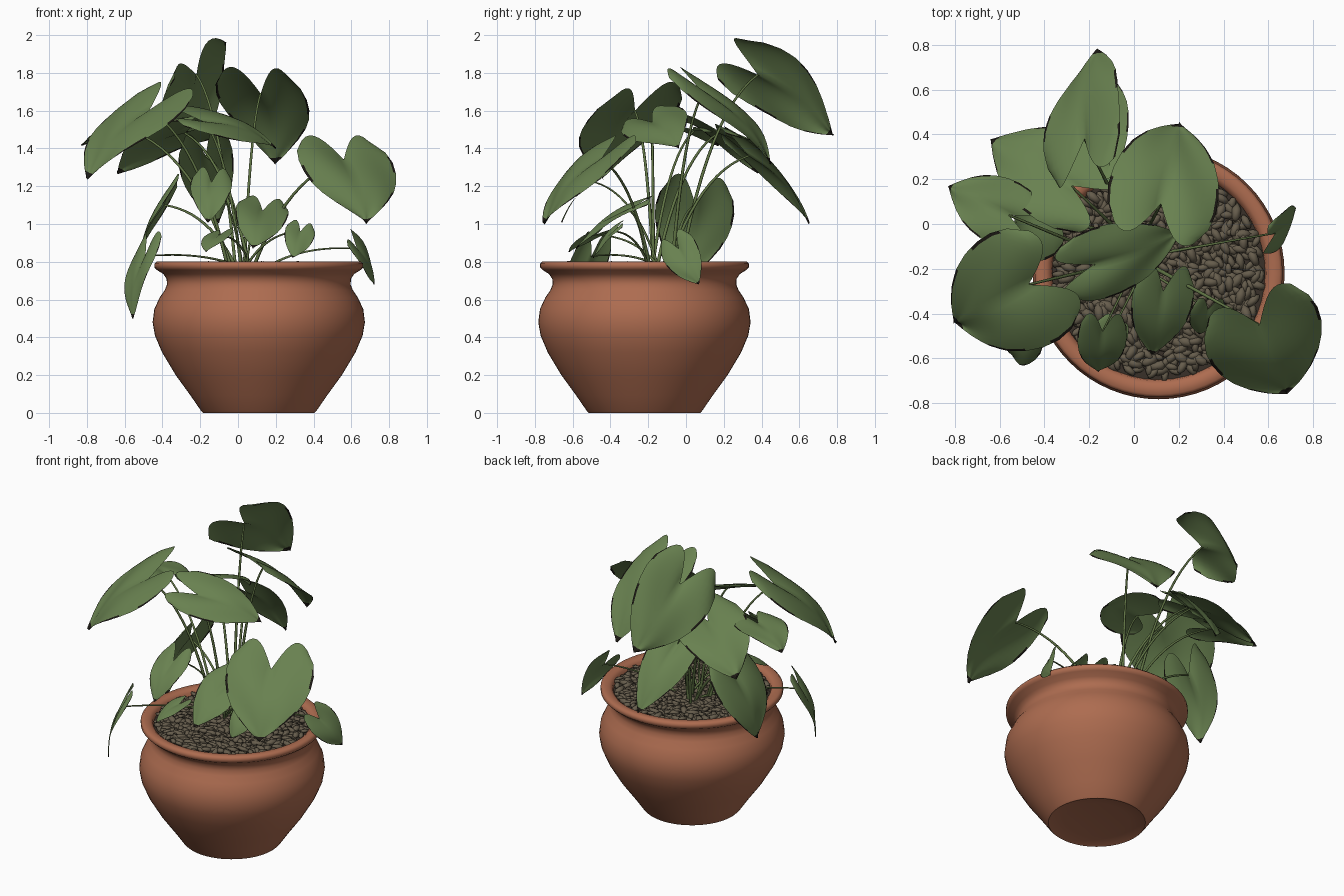
import bpy, bmesh, math, random
from mathutils import Vector, Matrix

random.seed(4)
cube = bpy.data.objects.get("Cube")
if cube:
    bpy.data.objects.remove(cube, do_unlink=True)

CENTRE = Vector((.11, -.22, 0))      # pot axis
ROOT = Vector((.05, -.15, .77))      # where the stems leave the soil


def material(name, r, g, b):
    mat = bpy.data.materials.new(name)
    mat.use_nodes = True
    mat.diffuse_color = (r, g, b, 1)
    bsdf = mat.node_tree.nodes["Principled BSDF"]
    bsdf.inputs["Base Color"].default_value = (r, g, b, 1)
    bsdf.inputs["Roughness"].default_value = .8
    return mat


TERRACOTTA = material("terracotta", .42, .15, .08)
LEAF = material("leaf green", .14, .22, .08)
LEAF_EDGE = material("withered leaf edge", .012, .01, .007)
STEM = material("stem green", .12, .18, .06)
PEBBLE = material("pebble brown", .132, .108, .072)
SOIL = material("dark soil", .04, .03, .022)


def add_mesh(name, bm, *mats, smooth=True):
    mesh = bpy.data.meshes.new(name)
    bm.to_mesh(mesh)
    bm.free()
    for mat in mats:
        mesh.materials.append(mat)
    obj = bpy.data.objects.new(name, mesh)
    bpy.context.collection.objects.link(obj)
    for face in mesh.polygons:
        face.use_smooth = smooth
    return obj


# Pot: one profile spun round its axis
def build_pot():
    profile = [(0, .02), (.2, .018), (.285, .004), (.295, 0), (.305, .01), (.36, .09),
               (.44, .2), (.512, .32), (.55, .41), (.562, .48), (.553, .55), (.525, .61),
               (.498, .65), (.486, .68), (.488, .71), (.505, .735), (.54, .757), (.553, .77),
               (.553, .79), (.54, .802), (.5, .8), (.48, .785), (.47, .74), (.47, .7)]
    bm = bmesh.new()
    verts = [bm.verts.new((r, 0, z)) for r, z in profile]
    edges = [bm.edges.new(pair) for pair in zip(verts, verts[1:])]
    bmesh.ops.spin(bm, geom=verts + edges, axis=(0, 0, 1), cent=(0, 0, 0),
                   angle=math.tau, steps=64, use_duplicate=False)
    bmesh.ops.remove_doubles(bm, verts=bm.verts, dist=.0005)
    bmesh.ops.recalc_face_normals(bm, faces=bm.faces)
    pot = add_mesh("pot", bm, TERRACOTTA)
    pot.location = CENTRE
    bpy.context.view_layer.objects.active = pot
    pot.select_set(True)
    bpy.ops.object.shade_smooth_by_angle(angle=math.radians(50))
    pot.select_set(False)


# Soil disc and the layer of pebbles on it
def build_ground(count=620, radius=.458):
    bm = bmesh.new()
    bmesh.ops.create_circle(bm, cap_ends=True, segments=48, radius=.475)
    add_mesh("soil", bm, SOIL, smooth=False).location = CENTRE + Vector((0, 0, .765))

    bm = bmesh.new()
    for i in range(count):
        r = radius * math.sqrt((i + .5) / count)
        a = i * 2.39996 + random.uniform(-.03, .03)
        spot = Matrix.Translation((r * math.cos(a), r * math.sin(a),
                                   random.uniform(.768, .785)))
        turn = Matrix.Rotation(random.uniform(0, math.pi), 4, "Z")
        tilt = Matrix.Rotation(random.uniform(-.35, .35), 4, "Y")
        size = random.uniform(.75, 1.25)
        scale = Matrix.Diagonal((.041 * size, .02 * size, .015 * size, 1))
        bmesh.ops.create_icosphere(bm, subdivisions=1, radius=1,
                                   matrix=spot @ turn @ tilt @ scale)
    add_mesh("pebbles", bm, PEBBLE).location = CENTRE


def sample(values, t):
    f = t * (len(values) - 1)
    i = min(int(f), len(values) - 2)
    return values[i] + (values[i + 1] - values[i]) * (f - i)


# Heart-shaped blade: rows run along the midrib, swept back into two lobes;
# the tip and broken strips along the sides are withered
def build_leaf(name, base, tip, side, width, rows=16, cols=16):
    axis = tip - base
    length = axis.length
    axis.normalize()
    side = (side - axis * side.dot(axis)).normalized()
    up = side.cross(axis)
    if up.z < 0:
        up, side = -up, -side
    half_width = [.74, .94, 1, .98, .9, .76, .55, .29, 0]
    across = [-1] + [.95 * (2 * j / cols - 1) for j in range(cols + 1)] + [1]
    phase = random.uniform(0, math.tau)
    bm = bmesh.new()
    grid = []
    for i in range(rows + 1):
        t = i / rows
        w = width / 2 * sample(half_width, t)
        row = []
        for v in across:
            lobe = .4 * math.sin(abs(v) * math.pi * .72) * (1 - t) ** 1.6
            arch = .1 * length * math.sin(math.pi * t) - .08 * length * lobe
            cup = width * (.1 * abs(v) - .14 * v * v) * (1 - t)
            wave = .025 * width * math.sin(7 * t + 3 * v + phase) * abs(v)
            row.append(bm.verts.new(base + axis * length * (t - lobe) + side * w * v
                                    + up * (arch + cup + wave)))
        grid.append(row)
    last = len(across) - 2
    for i, (low, high) in enumerate(zip(grid, grid[1:])):
        for j in range(last + 1):
            face = bm.faces.new((low[j], low[j + 1], high[j + 1], high[j]))
            strip = j in (0, last) and math.sin(i * .9 + j + phase) > 0
            face.material_index = int(strip or i == rows - 1)
    bmesh.ops.remove_doubles(bm, verts=bm.verts, dist=.0003)
    add_mesh(name, bm, LEAF, LEAF_EDGE)


# Stem: arched tube from the soil to the leaf base
def build_stem(name, end, radius):
    start = ROOT + Vector((random.uniform(-.05, .05), random.uniform(-.06, .06), 0))
    start += (end - ROOT) * Vector((.12, .12, 0))
    rise = end - start
    bend = start + Vector((rise.x * .38, rise.y * .38, rise.z * .78 + .04))
    curve = bpy.data.curves.new(name, "CURVE")
    curve.dimensions = "3D"
    curve.bevel_depth = radius
    curve.bevel_resolution = 1
    steps = 12
    line = curve.splines.new("POLY")
    line.points.add(steps)
    for i, point in enumerate(line.points):
        t = i / steps
        p = start * (1 - t) ** 2 + bend * 2 * t * (1 - t) + end * t * t
        point.co = (*p, 1)
        point.radius = 1.2 - .5 * t
    curve.materials.append(STEM)
    bpy.context.collection.objects.link(bpy.data.objects.new(name, curve))


# Each leaf: base, tip, sideways direction, width
large_leaves = [
    ((-.22, .38, 1.79), (-.16, .78, 1.47), (.32, .12, .32), .48),
    ((.12, .09, 1.69), (.2, .45, 1.32), (.36, -.13, 0), .5),
    ((.56, -.45, 1.34), (.68, -.75, 1), (.46, .18, -.02), .54),
    ((-.47, -.27, 1.6), (-.8, -.44, 1.24), (.21, -.5, -.14), .57),
    ((-.18, -.18, 1.54), (.2, -.04, 1.4), (.08, .3, .07), .35),
    ((-.28, .17, 1.48), (-.64, .38, 1.27), (.15, .38, -.14), .44),
    ((-.17, .33, 1.36), (-.1, .65, 1), (.25, .05, .06), .3),
    ((-.56, .04, 1.49), (-.83, .17, 1.42), (.15, .3, 0), .3),
    ((-.39, .05, 1.1), (-.53, 0, .7), (.04, 1, 0), .42),
]
small_leaves = [
    ((-.49, -.5, .83), (-.56, -.57, .5), (.12, -.2, 0), .23),
    ((.63, -.04, .87), (.72, .07, .68), (.05, .25, .1), .2),
    ((-.14, -.48, 1.22), (-.16, -.66, 1.01), (1, 0, 0), .22),
    ((.13, -.3, 1.07), (.08, -.58, .87), (1, .2, 0), .28),
    ((-.1, -.48, .94), (-.17, -.62, .85), (1, -.3, .2), .16),
    ((.33, -.38, .96), (.29, -.49, .82), (1, .2, 0), .16),
]

build_pot()
build_ground()
for group, leaves, radius in (("large", large_leaves, .008), ("small", small_leaves, .006)):
    for n, (base, tip, side, width) in enumerate(leaves, 1):
        base, tip, side = Vector(base), Vector(tip), Vector(side)
        build_leaf(f"{group}_leaf_{n}", base, tip, side, width)
        build_stem(f"{group}_stem_{n}", base, radius)
